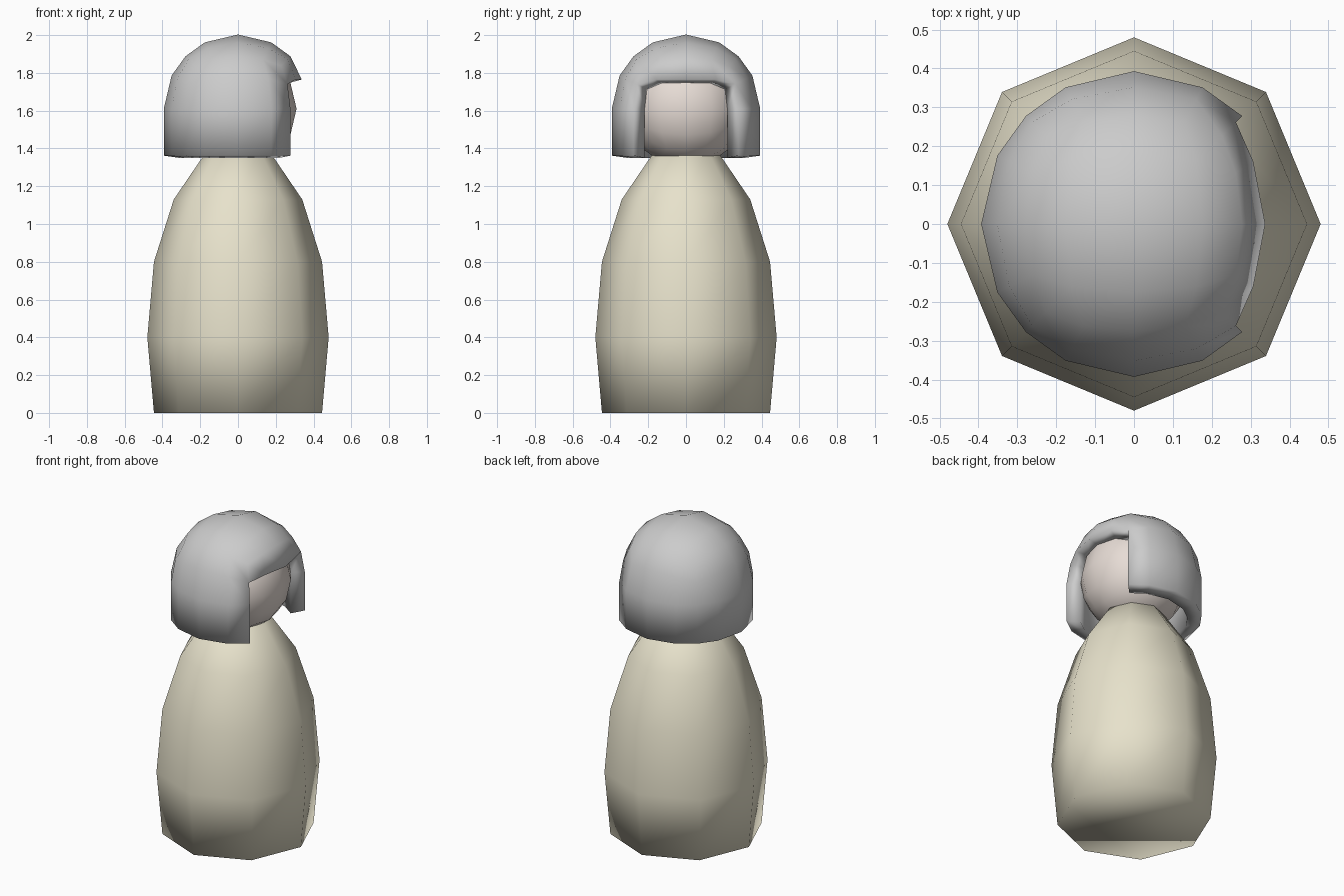
import bpy, bmesh, math
from mathutils import Vector

if "Cube" in bpy.data.objects:
    bpy.data.objects.remove(bpy.data.objects["Cube"])

HEAD_Z = 1.61
R_OUT, R_IN = 0.393, 0.31


def material(name, rgb):
    m = bpy.data.materials.new(name)
    m.diffuse_color = (*rgb, 1)
    m.use_nodes = True
    m.node_tree.nodes["Principled BSDF"].inputs["Base Color"].default_value = m.diffuse_color
    return m


def finish(bm, name, mat=None, z=0.0):
    bmesh.ops.recalc_face_normals(bm, faces=bm.faces)
    for f in bm.faces:
        f.smooth = True
    me = bpy.data.meshes.new(name)
    bm.to_mesh(me)
    bm.free()
    if mat:
        me.materials.append(mat)
    ob = bpy.data.objects.new(name, me)
    ob.location.z = z
    bpy.context.collection.objects.link(ob)
    return ob


def quad_sphere(radius):
    bm = bmesh.new()
    bmesh.ops.create_cube(bm, size=2)
    bmesh.ops.subdivide_edges(bm, edges=bm.edges[:], cuts=3, use_grid_fill=True)
    for v in bm.verts:
        v.co = v.co.normalized() * radius
    return bm


# Body: eight-sided lathe with closed ends
bm = bmesh.new()
rings = []
for r, z in [(0.445, 0), (0.48, 0.4), (0.445, 0.8), (0.34, 1.13), (0.16, 1.395)]:
    rings.append([bm.verts.new((r * math.cos(i * math.pi / 4),
                                r * math.sin(i * math.pi / 4), z)) for i in range(8)])
for a, b in zip(rings, rings[1:]):
    for i in range(8):
        j = (i + 1) % 8
        bm.faces.new((a[i], a[j], b[j], b[i]))
bm.faces.new(rings[0][::-1])
bm.faces.new(rings[-1])
finish(bm, "body", material("cream", (0.8, 0.76, 0.6)))

# Head: rounded cube ball
finish(quad_sphere(R_IN), "head", material("skin", (0.8, 0.72, 0.67)), HEAD_Z)

# Hair: upper half ball with straight sides
bm = quad_sphere(R_OUT)
bmesh.ops.delete(bm, geom=[f for f in bm.faces if f.calc_center_median().z < 0],
                 context='FACES')
rim = [e for e in bm.edges if e.is_boundary]
new = bmesh.ops.extrude_edge_only(bm, edges=rim)["geom"]
for v in new:
    if isinstance(v, bmesh.types.BMVert):
        v.co.z = 1.362 - HEAD_Z

# Face opening towards +x
opening = []
for f in bm.faces:
    c = f.calc_center_median()
    if c.x > abs(c.y) and c.z < 0.14:
        opening.append(f)
bmesh.ops.delete(bm, geom=opening, context='FACES')
fringe = [v for v in bm.verts if v.is_boundary and v.co.z > 0.05]
for v in fringe:
    if abs(v.co.y) < 0.2:
        v.co.x -= 0.014
        v.co.z = 0.155

# Inner shell joined to the outer one along the open edge
bmesh.ops.recalc_face_normals(bm, faces=bm.faces)
edge_pairs = [tuple(e.verts) for e in bm.edges if e.is_boundary]
outer = bm.verts[:]
ret = bmesh.ops.duplicate(bm, geom=bm.verts[:] + bm.edges[:] + bm.faces[:])
vmap = ret["vert_map"]
for v in outer:
    w = vmap[v]
    k = R_IN / R_OUT
    z = 1.35 - HEAD_Z if v.co.z < -0.1 else v.co.z * k
    if v in fringe and v.co.z > 0.14:
        z = 0.135
    w.co = Vector((v.co.x * k, v.co.y * k, z))
for a, b in edge_pairs:
    bm.faces.new((a, b, vmap[b], vmap[a]))
finish(bm, "hair", None, HEAD_Z)
